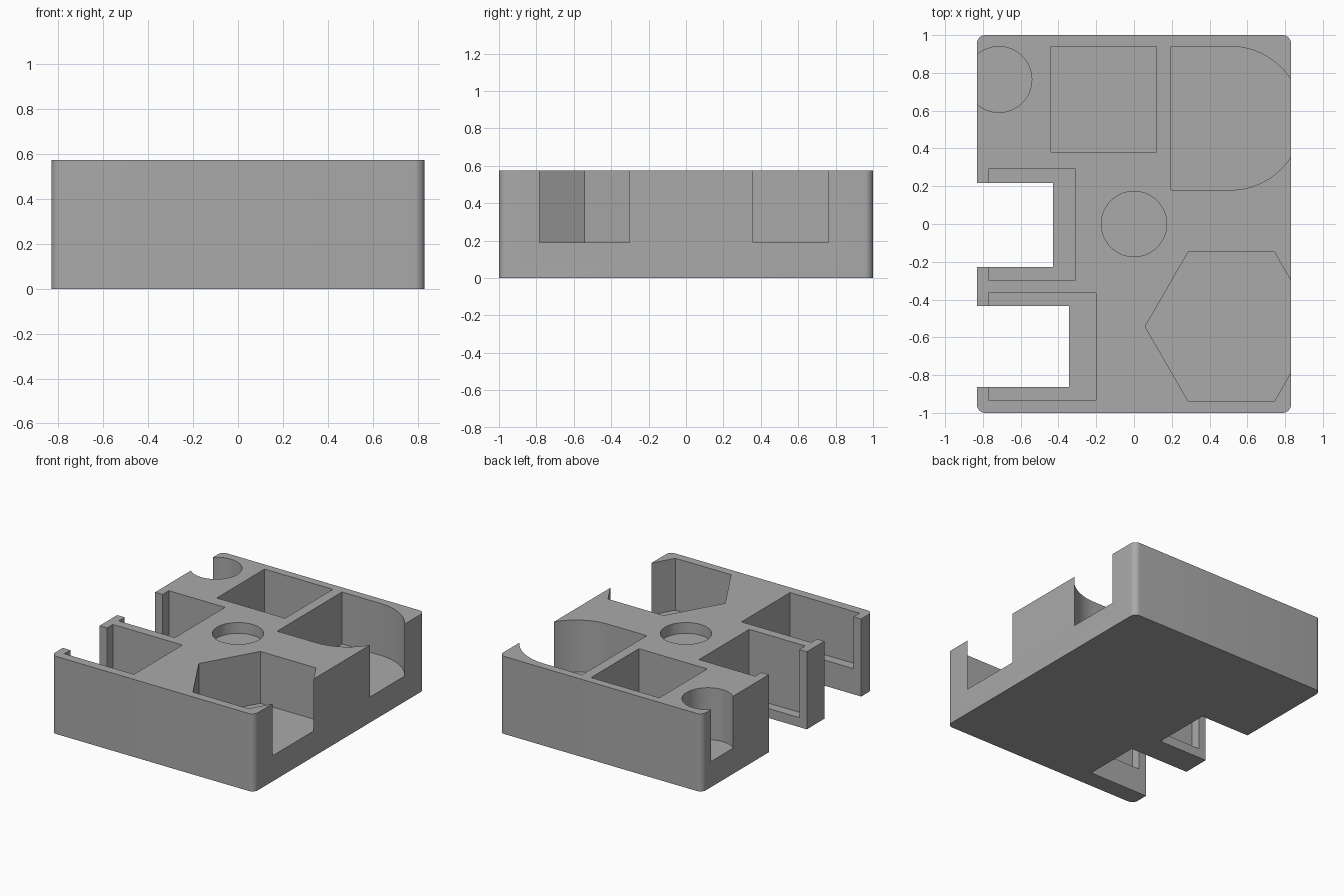
import bpy, bmesh, math

if "Cube" in bpy.data.objects:
    bpy.data.objects.remove(bpy.data.objects["Cube"], do_unlink=True)

W, H = 0.832, 0.575      # half width, height
FLOOR = 0.19             # floor level of the deep pockets

grey = bpy.data.materials.new("plain_grey")
grey.use_nodes = True
colour = (0.4, 0.4, 0.4, 1)
grey.diffuse_color = colour
grey.node_tree.nodes["Principled BSDF"].inputs["Base Color"].default_value = colour


def prism(name, points, z0, z1):
    """Extrude a counter-clockwise outline from z0 to z1."""
    bm = bmesh.new()
    face = bm.faces.new([bm.verts.new((x, y, z0)) for x, y in points])
    out = bmesh.ops.extrude_face_region(bm, geom=[face])
    top = [v for v in out["geom"] if isinstance(v, bmesh.types.BMVert)]
    bmesh.ops.translate(bm, verts=top, vec=(0, 0, z1 - z0))
    bmesh.ops.recalc_face_normals(bm, faces=bm.faces)
    mesh = bpy.data.meshes.new(name)
    bm.to_mesh(mesh)
    bm.free()
    mesh.materials.append(grey)
    obj = bpy.data.objects.new(name, mesh)
    bpy.context.collection.objects.link(obj)
    return obj


def arc(cx, cy, r, start, end, n):
    angles = [math.radians(start + (end - start) * i / n) for i in range(n + 1)]
    return [(cx + r * math.cos(a), cy + r * math.sin(a)) for a in angles]


def ring(cx, cy, r, n):
    return arc(cx, cy, r, 0, 360, n)[:-1]


def rect(x0, x1, y0, y1):
    return [(x0, y0), (x1, y0), (x1, y1), (x0, y1)]


# Block with rounded vertical corners
R = 0.045
outline = []
for i, (sx, sy) in enumerate([(1, 1), (-1, 1), (-1, -1), (1, -1)]):
    outline += arc(sx * (W - R), sy * (1 - R), R, i * 90, i * 90 + 90, 8)
block = prism("tray_block", outline, 0, H)

# Pocket outlines with their floor levels
cuts = {
    "square_pocket": (rect(-0.44, 0.12, 0.38, 0.94), FLOOR),
    "hexagon_pocket": (ring(0.515, -0.543, 0.456, 6), FLOOR),
    "rounded_pocket": ([(0.195, 0.94), (0.195, 0.18)]
                       + arc(0.51, 0.56, 0.38, -90, 90, 48), FLOOR),
    "corner_pocket": (ring(-0.715, 0.765, 0.174, 64), FLOOR),
    "centre_recess": (ring(0, 0, 0.173, 64), H - 0.08),
    "rear_side_pocket": (rect(-0.77, -0.31, -0.297, 0.29), 0.07),
    "rear_side_slot": (rect(-1, -0.428, -0.227, 0.218), -0.1),
    "front_side_pocket": (rect(-0.77, -0.2, -0.933, -0.365), FLOOR),
    "front_side_slot": (rect(-1, -0.343, -0.863, -0.433), -0.1),
}

# Carve every pocket out of the block
cutters = []
for name, (points, floor) in cuts.items():
    cutter = prism(name, points, floor, H + 0.1)
    cutter.hide_render = True
    cutters.append(cutter)
    mod = block.modifiers.new(name, 'BOOLEAN')
    mod.operation, mod.solver, mod.object = 'DIFFERENCE', 'EXACT', cutter

bpy.ops.object.select_all(action='DESELECT')
block.select_set(True)
bpy.context.view_layer.objects.active = block
for name in cuts:
    bpy.ops.object.modifier_apply(modifier=name)
for cutter in cutters:
    bpy.data.objects.remove(cutter, do_unlink=True)

bpy.ops.object.shade_smooth_by_angle(angle=math.radians(30))
